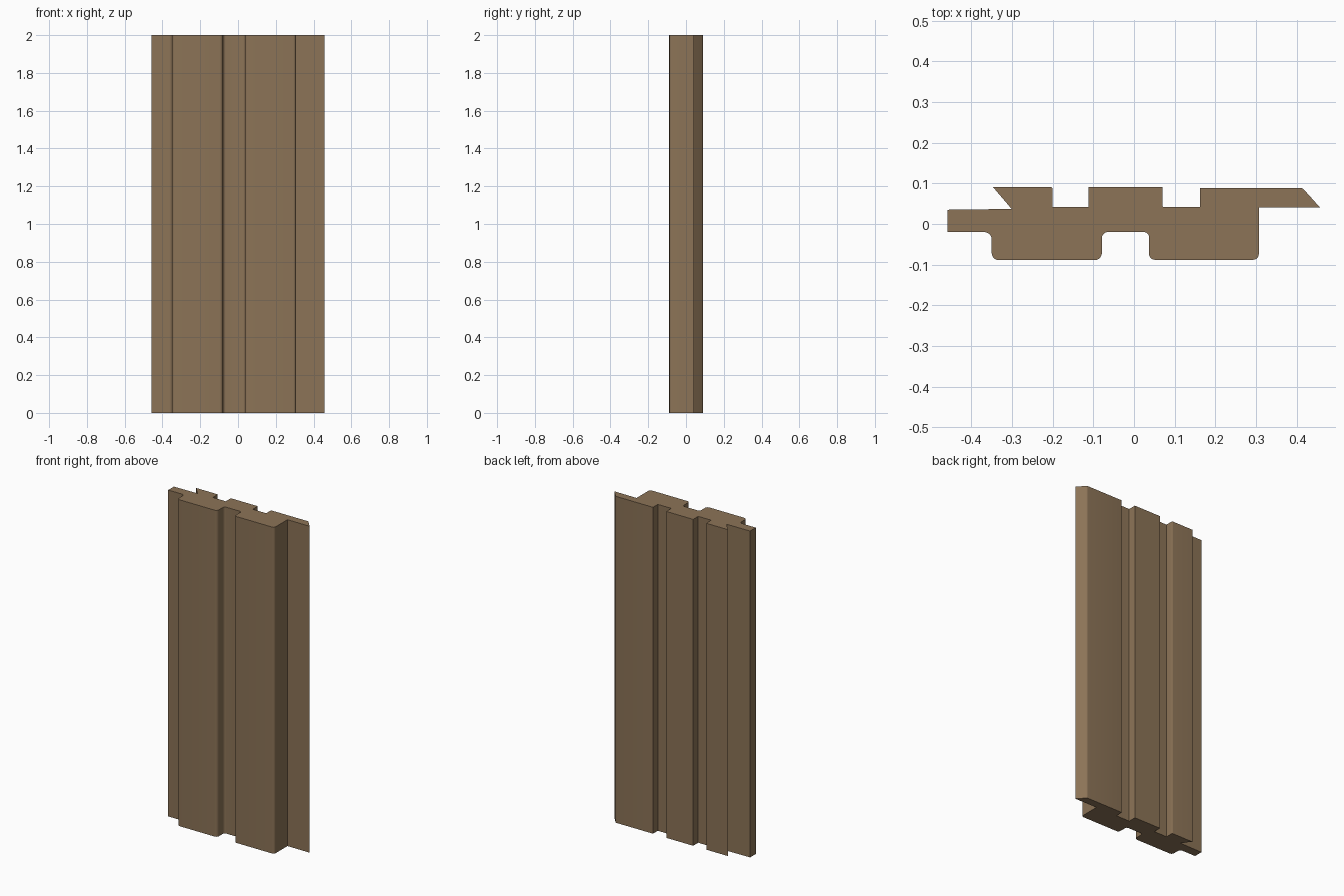
import bpy, bmesh, math
from mathutils import Vector

if "Cube" in bpy.data.objects:
    bpy.data.objects.remove(bpy.data.objects["Cube"])

HEIGHT = 2.0

# cross-section corners: x, y, fillet radius
PROFILE = [
    (-0.459, -0.020, 0), (-0.350, -0.020, 0.018), (-0.350, -0.089, 0.018),
    (-0.079, -0.089, 0.018), (-0.079, -0.020, 0.014), (0.037, -0.020, 0.012),
    (0.037, -0.088, 0.014), (0.307, -0.088, 0.014), (0.307, 0.041, 0),
    (0.458, 0.040, 0), (0.414, 0.089, 0.012), (0.162, 0.089, 0.003),
    (0.162, 0.042, 0), (0.070, 0.042, 0.003), (0.070, 0.091, 0),
    (-0.112, 0.091, 0), (-0.112, 0.042, 0), (-0.200, 0.042, 0),
    (-0.200, 0.091, 0.005), (-0.347, 0.091, 0), (-0.301, 0.037, 0),
    (-0.459, 0.035, 0),
]


def fillet(profile, steps=5):
    """Replace each rounded corner by an arc tangent to both edges."""
    out = []
    for i, (x, y, r) in enumerate(profile):
        p = Vector((x, y))
        if r == 0:
            out.append(p)
            continue
        a = (Vector(profile[i - 1][:2]) - p).normalized()
        b = (Vector(profile[(i + 1) % len(profile)][:2]) - p).normalized()
        half = a.angle(b) / 2
        centre = p + (a + b).normalized() * (r / math.sin(half))
        start = p + a * (r / math.tan(half)) - centre
        end = p + b * (r / math.tan(half)) - centre
        for k in range(steps + 1):
            out.append(centre + start.lerp(end, k / steps).normalized() * r)
    return out


# extruded cladding board
bm = bmesh.new()
face = bm.faces.new([bm.verts.new((p.x, p.y, 0)) for p in fillet(PROFILE)])
ext = bmesh.ops.extrude_face_region(bm, geom=[face], use_keep_orig=True)
top = [v for v in ext["geom"] if isinstance(v, bmesh.types.BMVert)]
bmesh.ops.translate(bm, verts=top, vec=(0, 0, HEIGHT))
bmesh.ops.recalc_face_normals(bm, faces=bm.faces)
mesh = bpy.data.meshes.new("cladding_board")
bm.to_mesh(mesh)
bm.free()

board = bpy.data.objects.new("cladding_board", mesh)
bpy.context.collection.objects.link(board)

# brown timber
timber = bpy.data.materials.new("brown timber")
timber.diffuse_color = (0.262, 0.173, 0.095, 1)
timber.use_nodes = True
timber.node_tree.nodes["Principled BSDF"].inputs["Base Color"].default_value = timber.diffuse_color
mesh.materials.append(timber)

bpy.context.view_layer.objects.active = board
board.select_set(True)
bpy.ops.object.shade_smooth_by_angle(angle=math.radians(30))
